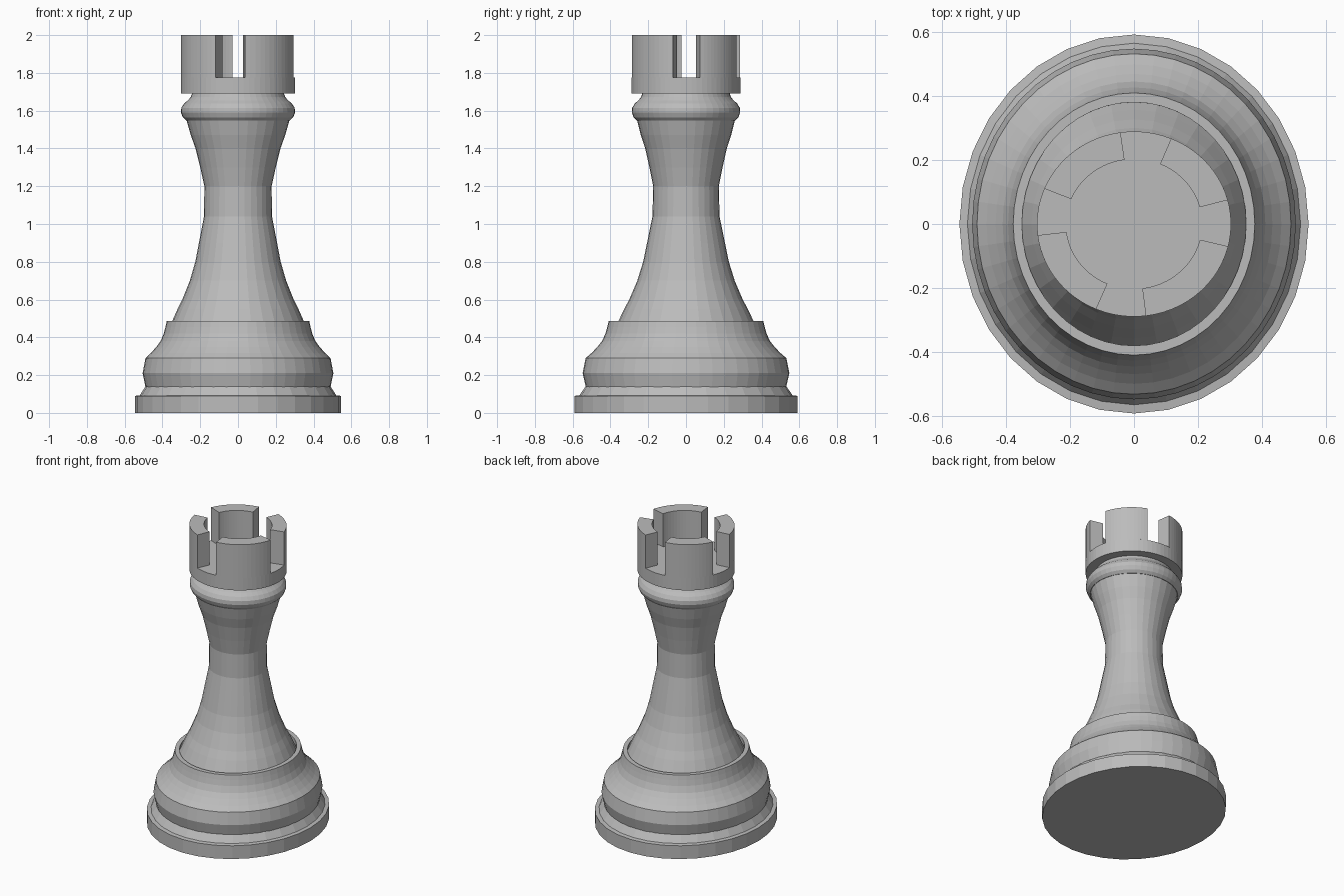
import bpy, bmesh
from math import sin, cos, radians, tau

cube = bpy.data.objects.get("Cube")
if cube:
    bpy.data.objects.remove(cube, do_unlink=True)

GREY = (0.5, 0.5, 0.5, 1.0)
stone = bpy.data.materials.new("stone grey")
stone.use_nodes = True
stone.diffuse_color = GREY
stone.node_tree.nodes["Principled BSDF"].inputs["Base Color"].default_value = GREY


def finish(bm, name):
    bmesh.ops.recalc_face_normals(bm, faces=bm.faces)
    mesh = bpy.data.meshes.new(name)
    bm.to_mesh(mesh)
    bm.free()
    mesh.materials.append(stone)
    obj = bpy.data.objects.new(name, mesh)
    bpy.context.collection.objects.link(obj)
    return obj


def lathe(name, profile, sides, low, high):
    """Turn (radius, z) points; low and high are the y/x ratios at the ends."""
    bm = bmesh.new()
    z0, z1 = profile[0][1], profile[-1][1]
    rings = []
    for r, z in profile:
        k = low + (high - low) * (z - z0) / (z1 - z0)
        rings.append([bm.verts.new((r * cos(tau * i / sides),
                                    r * k * sin(tau * i / sides), z))
                      for i in range(sides)])
    for a, b in zip(rings, rings[1:]):
        for i in range(sides):
            j = (i + 1) % sides
            bm.faces.new((a[i], a[j], b[j], b[i]))
    bm.faces.new(rings[0])
    bm.faces.new(rings[-1])
    return finish(bm, name)


# Stepped base
lathe("plinth", [(.545, 0), (.545, .09), (.52, .093), (.49, .14)], 32, 1.085, 1.085)

# Swelling foot with a raised rim and a groove inside it
lathe("foot", [(.49, .138), (.505, .21), (.49, .29), (.46, .318), (.432, .35),
               (.41, .38), (.393, .42), (.384, .455), (.377, .487),
               (.35, .487), (.35, .44)], 48, 1.083, 1.085)

# Waisted column
lathe("column", [(.37, .44), (.348, .487), (.32, .55), (.295, .6), (.255, .7),
                 (.226, .8), (.207, .9), (.18, 1.04), (.178, 1.2), (.2, 1.3),
                 (.225, 1.4), (.25, 1.47), (.273, 1.55)], 32, 1.03, .95)

# Rounded neck ring
lathe("neck_ring", [(.275, 1.548), (.292, 1.565), (.302, 1.59), (.3, 1.615),
                    (.285, 1.638), (.265, 1.655), (.25, 1.672), (.243, 1.692)],
      48, .95, .95)

# Crown drum
RX, RY, FLOOR, TOP = .303, .289, 1.775, 2.0
lathe("crown_drum", [(RX, 1.69), (RX, FLOOR)], 64, RY / RX, RY / RX)

# Battlements between the four notches
IN = .7
notches = [(-14, 15), (67.5, 98), (157.5, 187), (247, 277), (346, 375)]
bm = bmesh.new()
for (_, start), (end, _) in zip(notches, notches[1:]):
    steps = 13
    rows = []
    for i in range(steps + 1):
        a = radians(start + (end - start) * i / steps)
        x, y = RX * cos(a), RY * sin(a)
        rows.append([bm.verts.new(p) for p in (
            (x, y, FLOOR), (x, y, TOP), (x * IN, y * IN, TOP), (x * IN, y * IN, FLOOR))])
    for a, b in zip(rows, rows[1:]):
        for i in range(4):
            j = (i + 1) % 4
            bm.faces.new((a[i], a[j], b[j], b[i]))
    bm.faces.new(rows[0])
    bm.faces.new(rows[-1])
finish(bm, "battlements")
